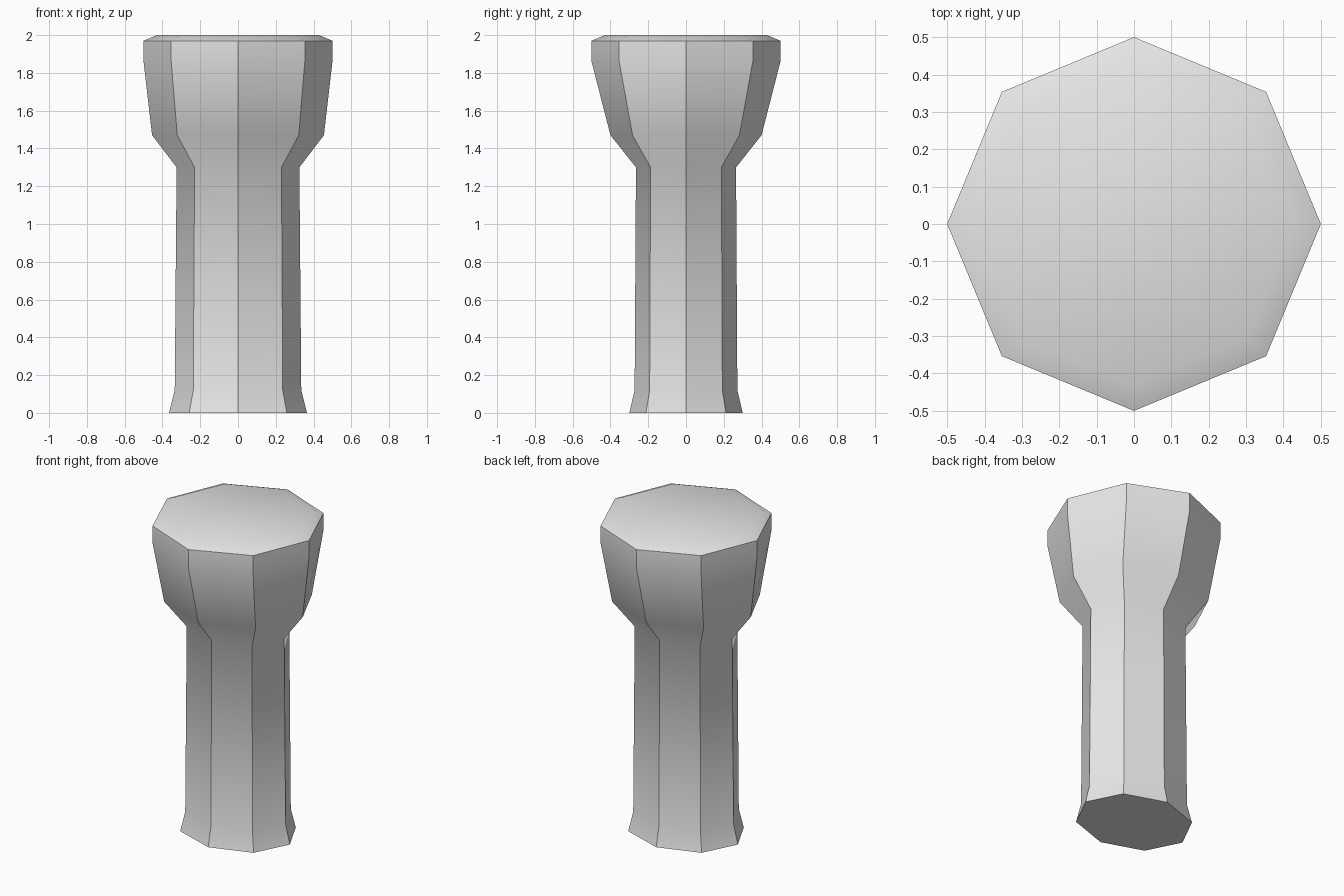
import bpy
import bmesh
from math import cos, sin, pi

cube = bpy.data.objects.get("Cube")
if cube:
    bpy.data.objects.remove(cube, do_unlink=True)

SIDES = 8
RIM = 5  # index of the hard rim ring
# Rings from foot to top: height, half width in x, half depth in y
RINGS = [
    (0, .365, .30), (.12, .335, .272), (1.30, .325, .265), (1.47, .455, .40),
    (1.86, .5, .5), (1.97, .5, .5), (2, .43, .43),
]

# Grey stone material
stone = bpy.data.materials.new("Grey stone")
stone.use_nodes = True
grey = (.8, .8, .8, 1)
stone.diffuse_color = grey
stone.node_tree.nodes["Principled BSDF"].inputs["Base Color"].default_value = grey

# Octagonal shaft that flares into the head
bm = bmesh.new()
rings = [
    [bm.verts.new((rx * cos(2 * pi * i / SIDES), ry * sin(2 * pi * i / SIDES), z))
     for i in range(SIDES)]
    for z, rx, ry in RINGS
]
for low, high in zip(rings, rings[1:]):
    for i in range(SIDES):
        j = (i + 1) % SIDES
        bm.faces.new((low[i], low[j], high[j], high[i]))

# Foot and top caps
bm.faces.new(rings[0][::-1])
bm.faces.new(rings[-1])

for face in bm.faces:
    face.smooth = True

# Hard corners along the sides, the rim and the foot
for i in range(SIDES):
    for low, high in zip(rings[:RIM], rings[1:RIM + 1]):
        bm.edges.get((low[i], high[i])).smooth = False
    for ring in (rings[0], rings[RIM]):
        bm.edges.get((ring[i], ring[(i + 1) % SIDES])).smooth = False

mesh = bpy.data.meshes.new("column")
bm.to_mesh(mesh)
bm.free()
mesh.materials.append(stone)
bpy.context.collection.objects.link(bpy.data.objects.new("column", mesh))
